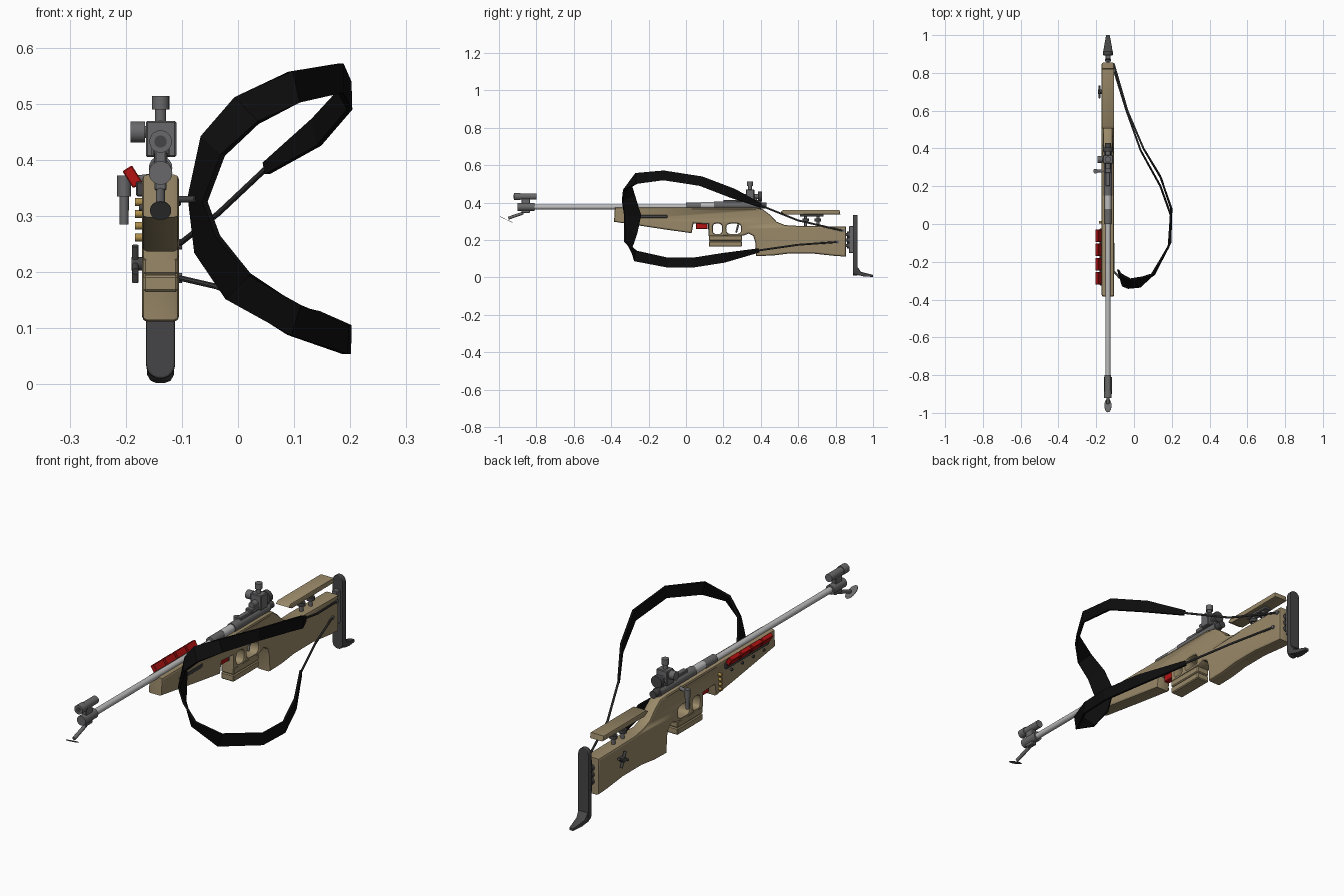
import bpy, bmesh, math
from mathutils import Vector, Matrix

cube = bpy.data.objects.get("Cube")
if cube:
    bpy.data.objects.remove(cube)
CX = -0.138  # centre plane of the rifle


def material(name, *rgb):
    m = bpy.data.materials.new(name)
    m.use_nodes = True
    m.diffuse_color = (*rgb, 1)
    m.node_tree.nodes["Principled BSDF"].inputs["Base Color"].default_value = (*rgb, 1)
    return m


WOOD = material("tan wood", .32, .25, .14)
STEEL = material("grey steel", .14, .14, .145)
DARK = material("dark grey", .06, .06, .063)
BARREL = material("light barrel", .5, .5, .5)
RED = material("red", .45, .006, .006)
BLACK = material("black webbing", .004, .004, .004)
BRASS = material("brass", .42, .27, .07)


def add(name, mesh, mat, smooth=False):
    ob = bpy.data.objects.new(name, mesh)
    bpy.context.collection.objects.link(ob)
    mesh.materials.clear()
    mesh.materials.append(mat)
    if smooth:
        bpy.ops.object.select_all(action='DESELECT')
        ob.select_set(True)
        bpy.context.view_layer.objects.active = ob
        bpy.ops.object.shade_smooth_by_angle(angle=math.radians(40))
    return ob


def from_bm(name, bm, mat, smooth=False):
    me = bpy.data.meshes.new(name)
    bm.to_mesh(me)
    bm.free()
    return add(name, me, mat, smooth)


def box(name, x, y, z, mat, bevel=.003, tilt=0):
    """Box from x, y, z ranges, optionally tilted about the y axis."""
    bm = bmesh.new()
    bmesh.ops.create_cube(bm, size=1)
    bmesh.ops.scale(bm, vec=(x[1] - x[0], y[1] - y[0], z[1] - z[0]), verts=bm.verts)
    bmesh.ops.bevel(bm, geom=bm.edges[:], offset=bevel, segments=1, affect='EDGES')
    centre = Vector(((x[0] + x[1]) / 2, (y[0] + y[1]) / 2, (z[0] + z[1]) / 2))
    bm.transform(Matrix.Translation(centre) @ Matrix.Rotation(tilt, 4, 'Y'))
    return from_bm(name, bm, mat)


def rod(name, p, q, r, mat, r2=None, sides=20):
    p, q = Vector(p), Vector(q)
    bm = bmesh.new()
    bmesh.ops.create_cone(bm, cap_ends=True, segments=sides, radius1=r,
                          radius2=r if r2 is None else r2, depth=(q - p).length)
    bm.transform(Matrix.Translation((p + q) / 2) @ (q - p).to_track_quat('Z', 'Y').to_matrix().to_4x4())
    return from_bm(name, bm, mat, True)


def along(name, y0, y1, z, r, mat, r2=None, x=CX):
    return rod(name, (x, y0, z), (x, y1, z), r, mat, r2)


def profile(name, outlines, half, bevel, mat, axes='side'):
    """Extruded outline with holes; 'side' is drawn in y,z and 'front' in x,z."""
    cu = bpy.data.curves.new(name, 'CURVE')
    cu.dimensions, cu.fill_mode = '2D', 'BOTH'
    cu.extrude, cu.bevel_depth, cu.offset = half - bevel, bevel, -bevel
    cu.bevel_resolution = 1
    for pts in outlines:
        s = cu.splines.new('POLY')
        s.points.add(len(pts) - 1)
        for p, c in zip(s.points, pts):
            p.co = (*c, 0, 1)
        s.use_cyclic_u = True
    tmp = bpy.data.objects.new(name, cu)
    bpy.context.collection.objects.link(tmp)
    me = bpy.data.meshes.new_from_object(tmp.evaluated_get(bpy.context.evaluated_depsgraph_get()))
    bpy.data.objects.remove(tmp)
    for v in me.vertices:
        a, b, c = v.co
        v.co = (CX + c, a, b) if axes == 'side' else (a, -c, b)
    return add(name, me, mat, True)


def oval(y, z, ry, rz, n=14):
    # squarish rounded opening
    f = lambda t: math.copysign(abs(t) ** .6, t)
    return [(y + ry * f(math.cos(k * math.tau / n)), z + rz * f(math.sin(k * math.tau / n)))
            for k in range(n)]


# Stock with trigger openings
outline = [(-.38, .374), (.36, .374), (.41, .365), (.45, .335), (.485, .298), (.53, .28), (.6, .276),
           (.855, .272), (.855, .112), (.8, .115), (.68, .128), (.55, .128), (.46, .117), (.375, .115),
           (.37, .19), (.36, .222), (.335, .235), (.31, .225), (.12, .222), (.12, .285),
           (.04, .29), (.03, .237), (-.1, .255), (-.385, .298)]
stock = profile("stock", [outline, oval(.168, .26, .025, .028), oval(.255, .26, .04, .028)], .033, .009, WOOD)
for v in stock.data.vertices:  # slimmer wrist
    if .4 < v.co.y < .56 and v.co.z > .25:
        v.co.x = CX + (v.co.x - CX) * .75

# Hand rest under the trigger
for i in range(2):
    z = .165 + .031 * i
    box("hand_rest", (CX - .031, CX + .031), (.122, .3), (z, z + .03), WOOD, .004)
rod("trigger", (CX, .28, .285), (CX, .268, .24), .005, STEEL)
box("magazine", (CX - .013, CX + .013), (.053, .115), (.258, .3), RED)
box("magazine_catch", (CX - .012, CX + .012), (.117, .14), (.255, .29), STEEL)

# Barrel and receiver
along("barrel", -.87, .06, .377, .0135, BARREL)
along("barrel_collar", .0, .08, .383, .019, STEEL)
along("receiver_sleeve", .08, .15, .385, .018, BARREL)
along("receiver", .15, .4, .386, .021, STEEL)
along("bolt_end", .4, .43, .386, .016, DARK)
box("receiver_rail", (CX - .012, CX + .012), (.2, .4), (.395, .415), STEEL)

# Bolt handle on the right side
rod("bolt_arm", (CX, .28, .37), (-.2, .28, .362), .008, STEEL)
rod("bolt_grip", (-.203, .28, .37), (-.203, .28, .285), .009, STEEL, .008)
rod("bolt_cap", (-.203, .28, .372), (-.203, .28, .335), .0125, STEEL)

# Front sight and snow flap
along("muzzle_clamp", -.9, -.81, .377, .021, STEEL)
box("sight_post", (CX - .011, CX + .011), (-.88, -.835), (.345, .425), STEEL)
along("front_sight_tube", -.92, -.8, .433, .017, STEEL)
along("front_sight_hood", -.92, -.885, .433, .02, STEEL)
along("front_sight_hole", -.9215, -.9195, .433, .011, DARK)
rod("flap_arm", (CX, -.87, .345), (CX, -.95, .317), .008, STEEL)
flap = rod("snow_flap", (CX, -.962, .309), (CX, -.961, .313), .019, STEEL)
for v in flap.data.vertices:
    v.co.y = -.962 + (v.co.y + .962) * 1.9
    v.co.z = .31 + (v.co.y + .962) * -.4 + (v.co.z - .31) * .5

# Rear diopter sight
box("rear_sight_base", (CX - .016, CX + .016), (.27, .38), (.405, .425), STEEL)
box("rear_sight_body", (CX - .026, CX + .028), (.32, .365), (.405, .47), STEEL)
along("rear_sight_barrel", .29, .39, .433, .014, STEEL)
along("eyepiece", .385, .405, .433, .026, DARK)
rod("elevation_stem", (CX, .342, .465), (CX, .342, .492), .01, STEEL)
rod("elevation_knob", (CX, .342, .49), (CX, .342, .514), .0155, STEEL)
rod("windage_stem", (CX - .02, .342, .45), (CX - .03, .342, .45), .011, STEEL)
rod("windage_knob", (CX - .028, .342, .45), (-.192, .342, .45), .019, STEEL)

# Spare magazines, tilted outward on the right
for i in range(4):
    y = -.32 + .075 * i
    box("spare_magazine", (-.198, -.178), (y, y + .066), (.352, .388), RED, .002, math.radians(-32))
box("magazine_holder", (-.182, -.165), (-.325, -.025), (.335, .362), DARK)

# Spare rounds and studs on the right side
for i in range(4):
    rod("spare_round", (CX - .03, .01, .262 + .021 * i), (-.184, .01, .262 + .021 * i), .007, BRASS, sides=12)
for i in range(4):
    y = -.3 + .075 * i
    rod("side_stud", (CX - .03, y, .315), (-.176, y, .315), .006, DARK, sides=12)

# Cheek piece on two posts
profile("cheek_piece", [[(.505, .35), (.52, .361), (.82, .361), (.825, .338), (.53, .336)]], .033, .005, WOOD)
for y in (.64, .705):
    rod("cheek_post", (CX, y, .26), (CX, y, .34), .008, STEEL)
    rod("cheek_nut", (CX, y, .3), (CX, y, .315), .017, DARK)
box("cheek_bracket", (CX - .016, CX + .016), (.61, .735), (.325, .338), STEEL)

# Adjustment wing screw on the right side of the butt
rod("wing_hub", (CX - .03, .7, .215), (-.19, .7, .215), .012, DARK)
for a in (0, 1):
    d = Vector((0, math.cos(a * math.pi / 2 + .4), math.sin(a * math.pi / 2 + .4))) * .035
    c = Vector((-.183, .7, .215))
    rod("wing_arm", c - d, c + d, .006, DARK)

# Butt plate, hook and adjusters
plate = [(CX + .026 * sx * math.cos(t), zc + .026 * math.sin(t))
         for sx, zc, t0 in ((1, .309, 0), (1, .036, math.pi))
         for t in (t0 + math.pi * k / 10 for k in range(11))]
butt = profile("butt_plate", [plate], .012, .004, DARK, 'front')
butt.location.y = .905
hook = profile("butt_hook", [[(.9, .06), (.918, .055), (.935, .03), (1.0, .014), (1.0, .003),
                              (.95, .006), (.91, .015), (.895, .03)]], .024, .003, DARK)
for v in hook.data.vertices:
    v.co.x = CX + (v.co.x - CX) * (1 - .6 * max(0, v.co.y - .92) / .08)
box("butt_slide", (CX - .014, CX + .014), (.872, .897), (.13, .275), STEEL)
for z in (.17, .2, .23):
    along("butt_rod", .85, .9, z, .008, STEEL)
    along("butt_nut", .86, .873, z, .016, DARK)

# Hand stop rail on the left side
box("sling_rail", (CX + .03, CX + .036), (-.25, -.1), (.318, .334), DARK, .002)
rod("sling_hook", (CX + .03, -.25, .33), (-.075, -.285, .33), .006, DARK)

# Sling band: a ribbon that turns from upright to lengthwise at the front
path = [(.05, .4, .385), (.14, .25, .45), (.198, .08, .515), (.183, -.12, .546), (.1, -.265, .53),
        (.015, -.315, .488), (-.045, -.308, .425), (-.072, -.285, .33), (-.055, -.295, .25),
        (0, -.31, .175), (.1, -.27, .115), (.192, -.1, .08), (.197, .04, .08), (.14, .2, .105),
        (.035, .39, .145)]
path = [Vector(p) for p in path]
bm = bmesh.new()
rings = []
for i, p in enumerate(path):
    turn = max(0, 1 - abs(i - 7) / 3.5)
    out = Vector((p.x - .16, 0, p.z - .32)).normalized()
    if abs(i - 7) > 2:
        out = Vector((0, 0, 1 if i < 7 else -1))
    tangent = path[min(i + 1, len(path) - 1)] - path[max(i - 1, 0)]
    w = out * (1 - turn * .7) + Vector((0, turn, 0))
    w = (w - w.project(tangent)).normalized()
    n = tangent.cross(w).normalized() * .005
    half = .011 if i in (0, len(path) - 1) else .026 + .02 * turn
    rings.append([bm.verts.new(p + w * half * a + n * b) for a, b in ((1, 1), (-1, 1), (-1, -1), (1, -1))])
for r, s in zip(rings, rings[1:]):
    for k in range(4):
        bm.faces.new((r[k], r[k - 1], s[k - 1], s[k]))
bm.faces.new(rings[0])
bm.faces.new(rings[-1])
bmesh.ops.recalc_face_normals(bm, faces=bm.faces)
from_bm("sling_band", bm, BLACK)

# Thin sling straps to the butt
for end, mid, anchor in ((path[0], (-.035, .6, .305), (-.105, .84, .25)),
                         (path[-1], (-.04, .6, .175), (-.105, .81, .19))):
    rod("sling_strap", end, mid, .005, DARK, sides=8)
    rod("sling_strap", mid, anchor, .005, DARK, sides=8)
    rod("sling_anchor", (CX + .025, *anchor[1:]), (-.1, *anchor[1:]), .009, STEEL, sides=12)
